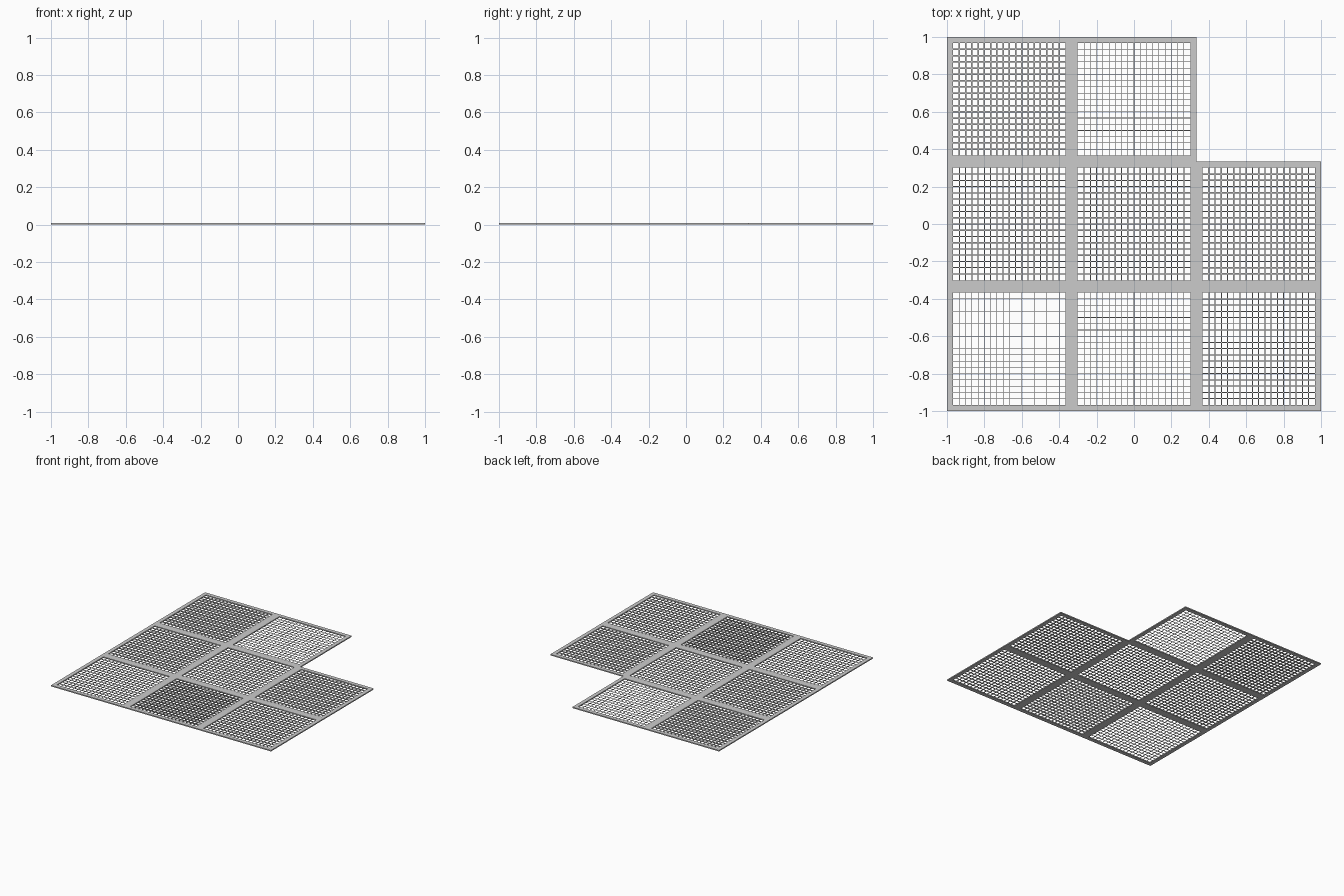
import bpy, bmesh

if "Cube" in bpy.data.objects:
    bpy.data.objects.remove(bpy.data.objects["Cube"])

TILE = 2 / 3          # width of one grating tile
RIM = 0.032           # rim width on each tile
H = 0.009             # frame thickness
PITCH = TILE / 20     # mesh spacing


def finish(bm, name):
    bmesh.ops.recalc_face_normals(bm, faces=bm.faces)
    me = bpy.data.meshes.new(name)
    bm.to_mesh(me)
    bm.free()
    ob = bpy.data.objects.new(name, me)
    bpy.context.collection.objects.link(ob)
    return ob


def missing(i, j):
    return i == 2 and j == 2


# One-piece frame: flat grid with tile openings left out, extruded up
cuts = []
for i in range(3):
    x = -1 + i * TILE
    cuts += [x, x + RIM, x + TILE - RIM]
cuts.append(1.0)
bm = bmesh.new()
grid = [[bm.verts.new((x, y, 0)) for y in cuts] for x in cuts]
for a in range(9):
    for b in range(9):
        opening = a % 3 == 1 and b % 3 == 1
        if opening or missing(a // 3, b // 3):
            continue
        bm.faces.new((grid[a][b], grid[a + 1][b], grid[a + 1][b + 1], grid[a][b + 1]))
bmesh.ops.delete(bm, geom=[v for v in bm.verts if not v.link_faces], context='VERTS')
ext = bmesh.ops.extrude_face_region(bm, geom=bm.faces[:], use_keep_orig=True)
bmesh.ops.translate(bm, vec=(0, 0, H),
                    verts=[g for g in ext["geom"] if isinstance(g, bmesh.types.BMVert)])
finish(bm, "grating_frame")


def box(bm, x0, x1, y0, y1, z0, z1):
    vs = bmesh.ops.create_cube(bm, size=1)["verts"]
    bmesh.ops.scale(bm, vec=(x1 - x0, y1 - y0, z1 - z0), verts=vs)
    bmesh.ops.translate(bm, vec=((x0 + x1) / 2, (y0 + y1) / 2, (z0 + z1) / 2), verts=vs)


# Thin crossing bars filling each opening (width, bottom, top per tile)
STYLES = {(0, 0): (.002, .002, .007), (1, 0): (.003, .0, .009), (2, 0): (.005, .002, .007),
          (0, 1): (.006, .002, .007), (1, 1): (.0065, .003, .006), (2, 1): (.007, .002, .007),
          (0, 2): (.008, .002, .007), (1, 2): (.003, .003, .006)}
for i in range(3):
    for j in range(3):
        if missing(i, j):
            continue
        bm = bmesh.new()
        w, z0, z1 = STYLES[i, j]
        x0, y0 = -1 + i * TILE, -1 + j * TILE
        xa, xb = x0 + RIM, x0 + TILE - RIM
        ya, yb = y0 + RIM, y0 + TILE - RIM
        for k in range(2, 19):
            cx, cy = x0 + k * PITCH, y0 + k * PITCH
            box(bm, cx - w / 2, cx + w / 2, ya, yb, z0, z1)
            box(bm, xa, xb, cy - w / 2, cy + w / 2, z0, z1)
        finish(bm, f"grating_mesh_{i}_{j}")
